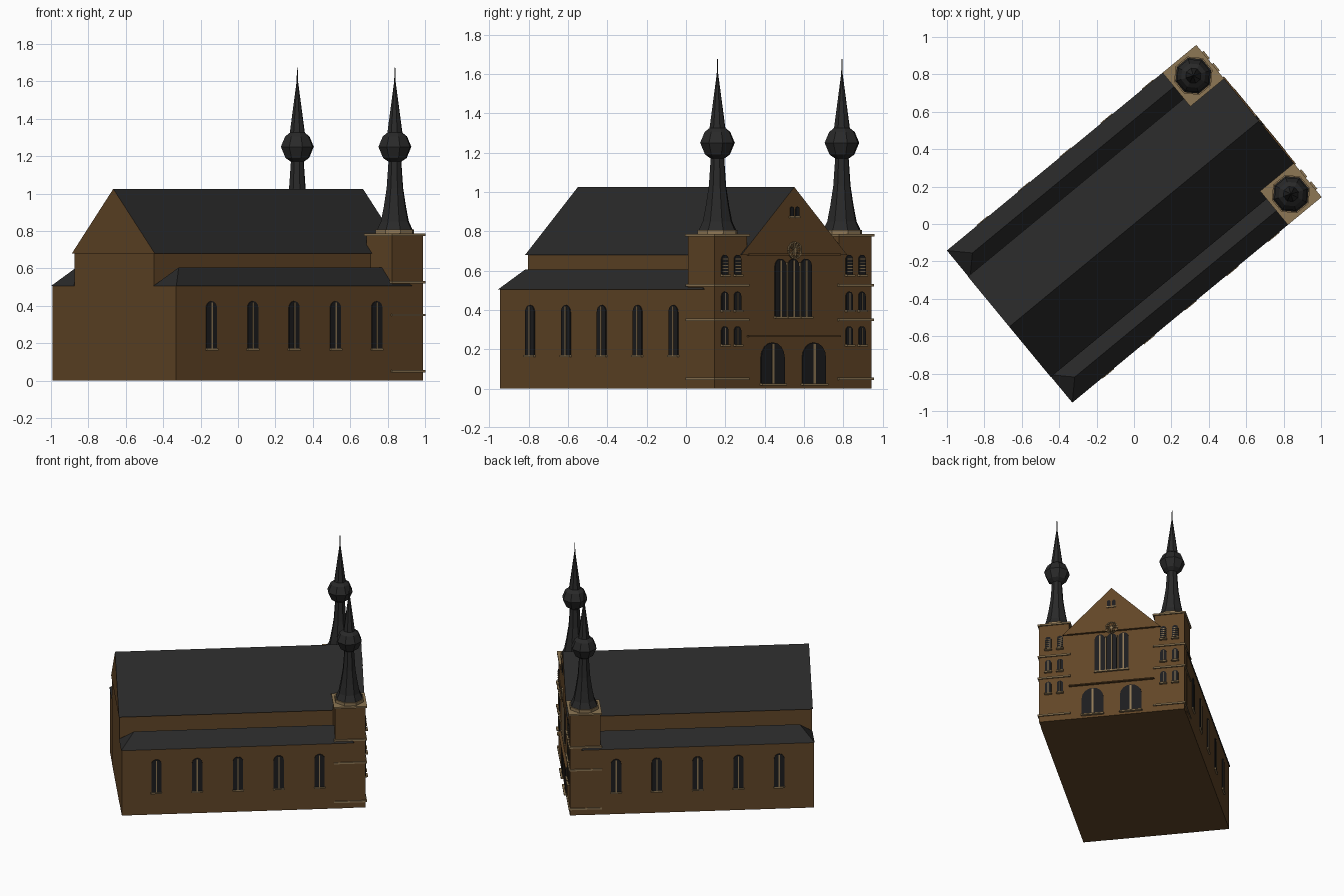
import bpy, bmesh
from math import sin, cos, pi, radians
from mathutils import Vector

cube = bpy.data.objects.get("Cube")
if cube:
    bpy.data.objects.remove(cube, do_unlink=True)

TURN = radians(39.5)      # the building stands diagonally: local +x is the entrance end


def material(name, rgb):
    m = bpy.data.materials.new(name)
    m.use_nodes = True
    m.diffuse_color = (*rgb, 1)
    m.node_tree.nodes["Principled BSDF"].inputs["Base Color"].default_value = (*rgb, 1)
    return m


WALL = material("brown brick", (0.12, 0.06, 0.02))
ROOF = material("dark slate", (0.022, 0.022, 0.022))
TRIM = material("tan stone", (0.27, 0.185, 0.09))
GLASS = material("dark glass", (0.012, 0.012, 0.013))


def finish(name, bm, *mats):
    bmesh.ops.recalc_face_normals(bm, faces=bm.faces)
    me = bpy.data.meshes.new(name)
    bm.to_mesh(me)
    bm.free()
    for m in mats:
        me.materials.append(m)
    ob = bpy.data.objects.new(name, me)
    ob.rotation_euler.z = TURN
    bpy.context.collection.objects.link(ob)
    return ob


def box(name, x, y, z, mat):
    bm = bmesh.new()
    bmesh.ops.create_cube(bm, size=1)
    for v in bm.verts:
        v.co = Vector([(r[0] + r[1]) / 2 + c * (r[1] - r[0]) for r, c in zip((x, y, z), v.co)])
    return finish(name, bm, mat)


def extrude(bm, pts, step):
    face = bm.faces.new([bm.verts.new(p) for p in pts])
    new = bmesh.ops.extrude_face_region(bm, geom=[face])["geom"]
    bmesh.ops.translate(bm, verts=[g for g in new if isinstance(g, bmesh.types.BMVert)], vec=step)


def plate(name, outline, wall, depth, mat):
    """Flat outline (across, height) laid on the entrance wall or on a side wall."""
    kind, pos = wall
    sign = 1 if pos > 0 else -1
    bm = bmesh.new()
    if kind == "front":
        extrude(bm, [(pos, a, z) for a, z in outline], (depth, 0, 0))
    else:
        extrude(bm, [(a, pos, z) for a, z in outline], (0, sign * depth, 0))
    return finish(name, bm, mat)


def rect(a, z0, z1, w):
    return [(a - w / 2, z0), (a + w / 2, z0), (a + w / 2, z1), (a - w / 2, z1)]


def arch(a, z0, z1, w, n=8):
    r = w / 2
    top = [(a + r * cos(pi * i / n), z1 - r + r * sin(pi * i / n)) for i in range(n + 1)]
    return [(a - r, z0), (a + r, z0)] + top


def window(name, a, z0, z1, w, wall, bar=0.008, sill=0.012):
    plate(name + "_pane", arch(a, z0, z1, w), wall, 0.006, GLASS)
    if bar:
        plate(name + "_mullion", rect(a, z0, z1 - 0.008, bar), wall, 0.009, TRIM)
    plate(name + "_sill", rect(a, z0 - 0.008, z0 + 0.002, w + 0.008), wall, sill, TRIM)


# Nave with gabled roof
box("nave_walls", (-0.858, 0.85), (-0.333, 0.333), (0, 0.69), WALL)
bm = bmesh.new()
extrude(bm, [(-0.864, -0.348, 0.68), (-0.864, 0.348, 0.68), (-0.864, 0, 1.025)], (1.73, 0, 0))
bm.normal_update()
for f in bm.faces:
    f.material_index = 1 if abs(f.normal.x) < 0.5 else 0
finish("nave_roof", bm, WALL, ROOF)

# Side aisles with hipped roofs and tall windows
for s, side in ((-1, "right"), (1, "left")):
    box(side + "_aisle_walls", (-0.857, 0.765), sorted((s * 0.3, s * 0.519)), (0, 0.508), WALL)
    bm = bmesh.new()
    for x in (-0.862, 0.775):
        for y in (0.333, 0.527):
            bm.verts.new((x, s * y, 0.505))
    for x in (-0.765, 0.68):
        bm.verts.new((x, s * 0.43, 0.605))
    bmesh.ops.convex_hull(bm, input=bm.verts)
    finish(side + "_aisle_roof", bm, ROOF)
    for i in range(5):
        window(f"{side}_aisle_window_{i + 1}", -0.614 + 0.2865 * i, 0.17, 0.425, 0.072,
               ("side", s * 0.519))

# Twin towers
SPIRE = [(0.1, 0.805), (0.078, 0.85), (0.062, 0.93), (0.046, 1.03), (0.036, 1.17), (0.066, 1.19),
         (0.092, 1.25), (0.068, 1.305), (0.042, 1.325), (0.004, 1.6), (0.002, 1.675)]
CX, CY = 0.749, 0.41


def lathe(name, cy, profile, mat, n=8):
    bm = bmesh.new()
    rings = [[bm.verts.new((CX + r * cos(2 * pi * (i + 0.5) / n), cy + r * sin(2 * pi * (i + 0.5) / n), z))
              for i in range(n)] for r, z in profile]
    for lo, hi in zip(rings, rings[1:]):
        for i in range(n):
            j = (i + 1) % n
            bm.faces.new((lo[i], lo[j], hi[j], hi[i]))
    bm.faces.new(rings[0])
    bm.faces.new(rings[-1])
    return finish(name, bm, mat)


def square(name, cy, half, z0, z1, mat):
    box(name, (CX - half, CX + half), (cy - half, cy + half), (z0, z1), mat)


for s, side in ((-1, "right"), (1, "left")):
    cy = s * CY
    square(side + "_tower", cy, 0.107, 0, 0.775, WALL)
    for i, z in enumerate((0.044, 0.344, 0.519)):
        square(f"{side}_tower_band_{i + 1}", cy, 0.116, z, z + 0.012, TRIM)
    square(side + "_tower_cornice", cy, 0.117, 0.773, 0.785, TRIM)
    lathe(side + "_spire_base", cy, [(0.107, 0.785), (0.107, 0.807)], TRIM)
    lathe(side + "_spire", cy, SPIRE, ROOF)
    front = ("front", CX + 0.107)
    for k in (-1, 1):
        a = cy + k * 0.042
        for row, z in enumerate((0.222, 0.398)):
            window(f"{side}_tower_window_{row}_{k}", a, z, z + 0.095, 0.044, front, 0.005, 0.02)
        # belfry openings with louvres
        window(f"{side}_belfry_{k}", a, 0.578, 0.68, 0.044, front, 0, 0.02)
        for i in range(5):
            z = 0.592 + 0.016 * i
            plate(f"{side}_louvre_{k}_{i}", rect(a, z, z + 0.005, 0.036), front, 0.009, TRIM)

# Entrance front: wall, string courses, doors, tall windows
box("entrance_wall", (0.84, 0.855), (-0.31, 0.31), (0, 0.69), WALL)
for z in (0.262, 0.678):
    box("string_course", (0.85, 0.873), (-0.303, 0.303), (z, z + 0.008), WALL)
FRONT = ("front", 0.855)
for s in (-1, 1):
    window(f"door_{s}", s * 0.136, 0.025, 0.235, 0.155, FRONT, 0.014, 0.02)
    window(f"gable_window_{s}", s * 0.018, 0.875, 0.925, 0.024, ("front", 0.866), 0, 0.008)
for i in (-1, 0, 1):
    window(f"tall_window_{i}", i * 0.084, 0.365, 0.66, 0.073, FRONT, 0.01, 0.014)
for s in (-1, 1):
    plate("tall_window_pier", rect(s * 0.042, 0.365, 0.64, 0.007), FRONT, 0.012, TRIM)


# Wheel ornament in the gable
def bar(name, p, q, width):
    p, q = Vector(p), Vector(q)
    side = (q - p).normalized().orthogonal() * width / 2
    plate(name, [p - side, q - side, q + side, p + side], ("front", 0.866), 0.009, TRIM)


N = 12
hub = Vector((0, 0.703))
rim = [hub + Vector((cos(2 * pi * i / N), sin(2 * pi * i / N))) * 0.042 for i in range(N)]
for i in range(N):
    bar("wheel_rim", rim[i], rim[(i + 1) % N], 0.006)
    if i < N / 2:
        bar("wheel_spoke", rim[i], rim[i + N // 2], 0.004)
